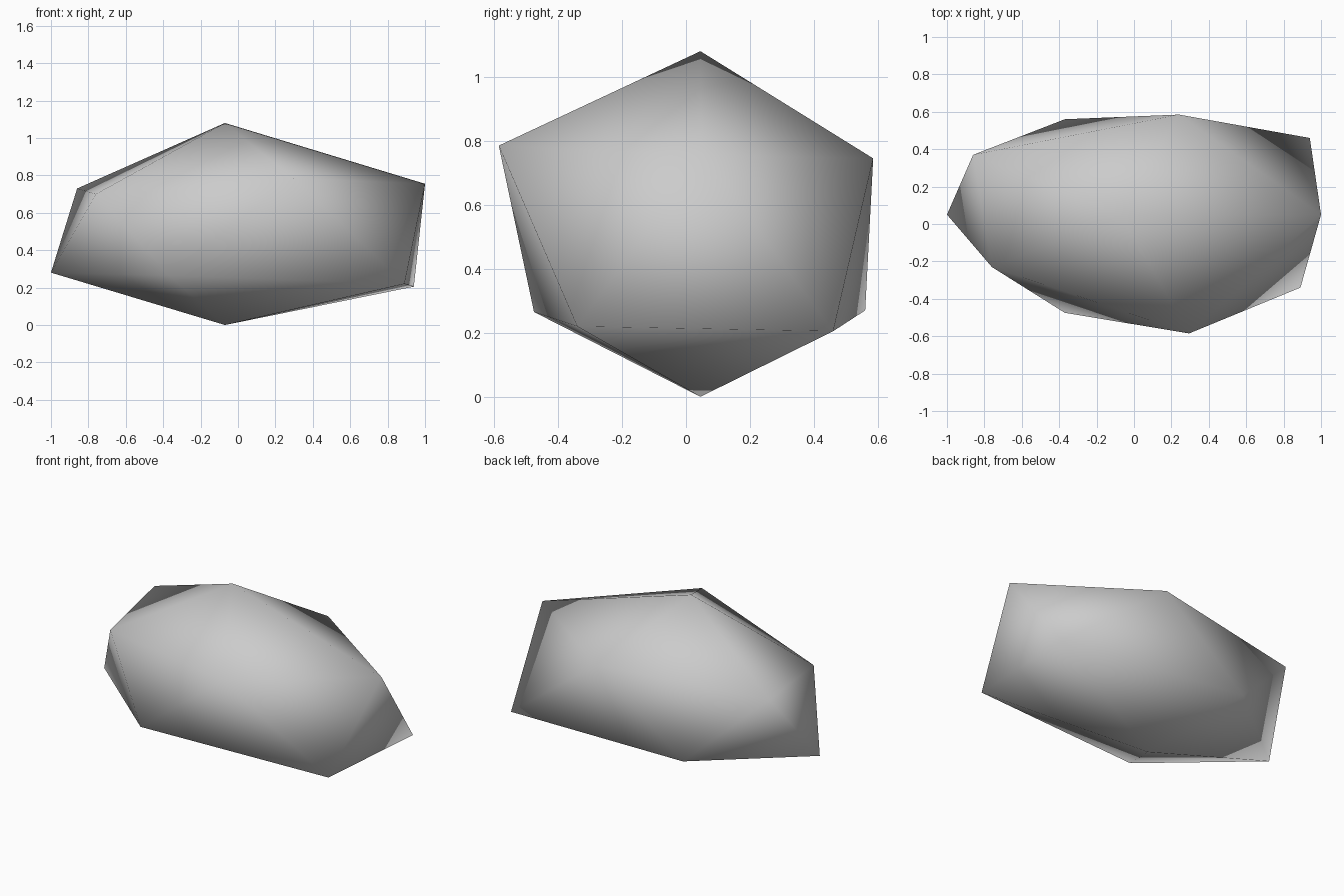
import bpy
import bmesh

cube = bpy.data.objects.get("Cube")
if cube:
    bpy.data.objects.remove(cube, do_unlink=True)

# Stone material
stone = bpy.data.materials.new("stone_grey")
stone.use_nodes = True
grey = (0.6, 0.6, 0.6, 1)
stone.diffuse_color = grey
stone.node_tree.nodes["Principled BSDF"].inputs["Base Color"].default_value = grey

# Two staggered five-point rings, counter-clockwise from above
lower_ring = [(0.89, -0.34, 0.22), (0.94, 0.46, 0.205), (-0.37, 0.56, 0.27),
              (-1.0, 0.05, 0.28), (-0.37, -0.475, 0.265)]
upper_ring = [(1.0, 0.05, 0.755), (0.24, 0.585, 0.745), (-0.86, 0.37, 0.73),
              (-0.76, -0.23, 0.70), (0.295, -0.585, 0.785)]

# Rock: a stretched, uneven icosahedron
bm = bmesh.new()
bottom = bm.verts.new((-0.07, 0.045, 0.0))
top = bm.verts.new((-0.07, 0.045, 1.08))
low = [bm.verts.new(p) for p in lower_ring]
high = [bm.verts.new(p) for p in upper_ring]
for i in range(5):
    j = (i + 1) % 5
    bm.faces.new((bottom, low[j], low[i]))
    bm.faces.new((low[i], low[j], high[i]))
    bm.faces.new((low[j], high[j], high[i]))
    bm.faces.new((high[i], high[j], top))
bmesh.ops.recalc_face_normals(bm, faces=bm.faces)
for face in bm.faces:
    face.smooth = True

mesh = bpy.data.meshes.new("rock")
bm.to_mesh(mesh)
bm.free()
mesh.materials.append(stone)
rock = bpy.data.objects.new("rock", mesh)
bpy.context.collection.objects.link(rock)
